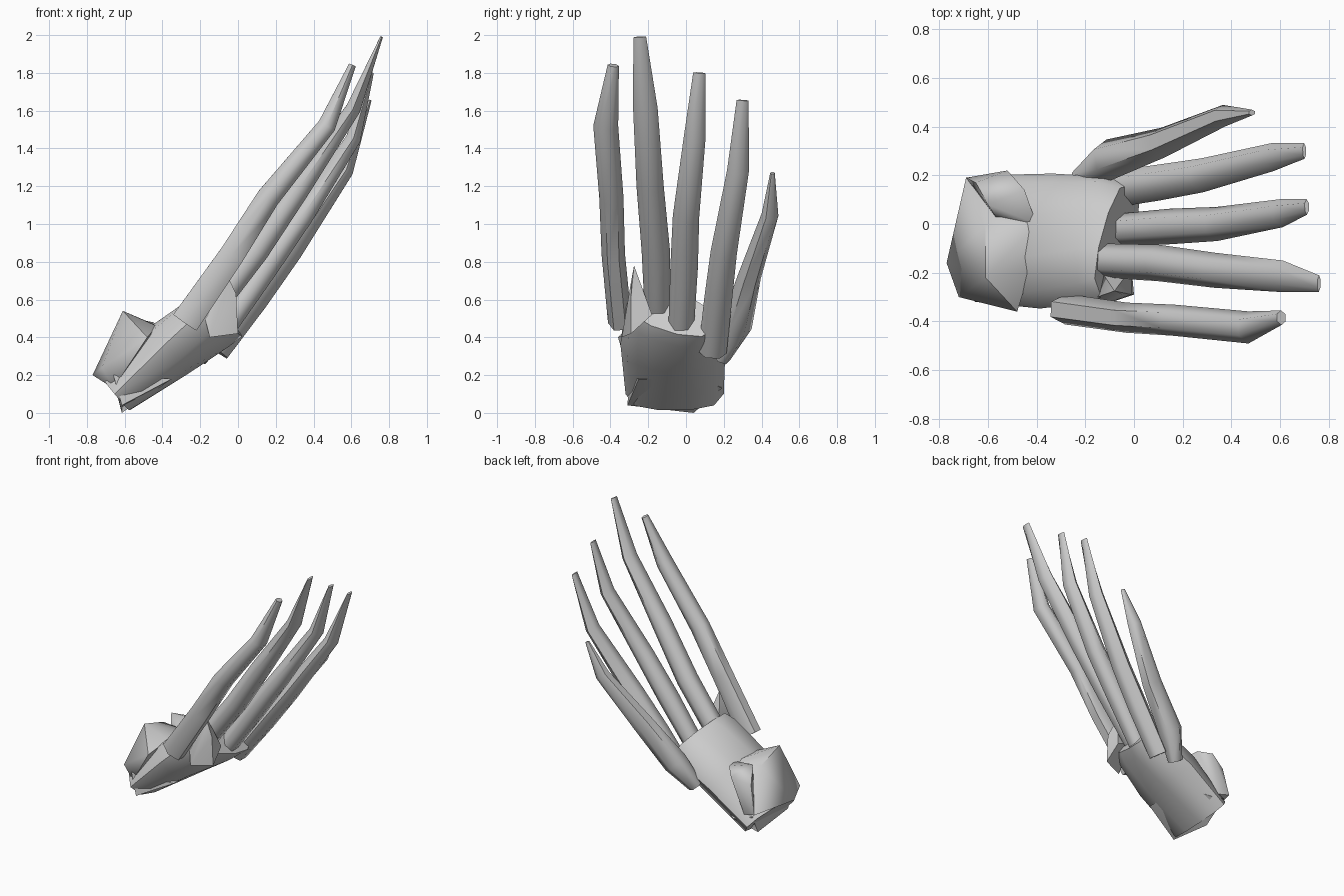
import bpy, bmesh
from math import cos, sin, radians, tau
from mathutils import Vector, Matrix


def finish(name, bm, angle):
    bmesh.ops.recalc_face_normals(bm, faces=bm.faces)
    me = bpy.data.meshes.new(name)
    bm.to_mesh(me)
    bm.free()
    ob = bpy.data.objects.new(name, me)
    bpy.context.collection.objects.link(ob)
    bpy.ops.object.select_all(action='DESELECT')
    ob.select_set(True)
    bpy.context.view_layer.objects.active = ob
    bpy.ops.object.shade_smooth_by_angle(angle=radians(angle))
    return ob


def loft(name, stations, sides, angle=50, power=1.0):
    """Stations: x, y, z, half width, half thickness, roll in degrees."""
    bm = bmesh.new()
    pts = [Vector(s[:3]) for s in stations]
    rings = []
    for i, s in enumerate(stations):
        t = (pts[min(i + 1, len(pts) - 1)] - pts[max(i - 1, 0)]).normalized()
        across = (Vector((0, 1, 0)) - t * t.y).normalized()
        up = t.cross(across)
        turn = Matrix.Rotation(radians(s[5] if len(s) > 5 else 0), 3, t)
        ring = []
        for k in range(sides):
            a = tau * k / sides
            c, d = cos(a), sin(a)
            d = (abs(d) ** power) * (1 if d > 0 else -1)
            ring.append(bm.verts.new(pts[i] + turn @ (across * c * s[3] + up * d * s[4])))
        rings.append(ring)
    for a, b in zip(rings, rings[1:]):
        for k in range(sides):
            n = (k + 1) % sides
            bm.faces.new((a[k], a[n], b[n], b[k]))
    bm.faces.new(rings[0])
    bm.faces.new(rings[-1])
    return finish(name, bm, angle)


def hull(name, points, angle=50):
    bm = bmesh.new()
    for p in points:
        bm.verts.new(p)
    bmesh.ops.convex_hull(bm, input=bm.verts)
    return finish(name, bm, angle)


# Palm: flattened body rising toward the knuckles, rolled down to +y
loft("palm", [
    (-0.645, -0.06, 0.10, 0.26, 0.115, -1),
    (-0.36, -0.07, 0.335, 0.28, 0.155, -8),
    (-0.14, -0.065, 0.485, 0.27, 0.15, -17),
    (-0.07, -0.07, 0.53, 0.25, 0.12, -23)], 10, 50, 0.7)

# Palm details: pointed lower wrist edge and raised knuckle on the -y side
hull("wrist_heel", [(-.615, .04, 0), (-.615, -.31, .04), (-.66, .17, .17), (-.66, -.30, .2),
                    (-.52, .19, .13), (-.35, .1, .18), (-.35, -.25, .18)])
hull("outer_knuckle", [(-.05, -.29, .70), (-.08, -.275, .78), (0, -.29, .42), (-.01, -.29, .63),
                       (-.18, -.31, .52), (-.13, -.2, .57), (-.01, -.18, .52), (-.15, -.34, .4)])

# Fingers: tapered, slightly bent blades
fingers = {
    "outer_finger": [(-0.28, -0.35, 0.48, .063, .085), (-0.03, -0.385, 0.84, .062, .075),
                     (0.16, -0.395, 1.14, .064, .07), (0.47, -0.425, 1.52, .066, .055),
                     (0.605, -0.385, 1.84, .03, .022)],
    "long_finger": [(-0.13, -0.15, 0.56, .07, .075), (0.10, -0.16, 0.86, .075, .075),
                    (0.33, -0.19, 1.20, .072, .068), (0.61, -0.215, 1.61, .065, .045),
                    (0.76, -0.245, 1.99, .034, .008)],
    "middle_finger": [(-0.06, -0.025, 0.46, .068, .065), (0.15, -0.01, 0.77, .073, .072),
                      (0.34, 0.0, 1.04, .07, .065), (0.61, 0.045, 1.45, .058, .045),
                      (0.71, 0.07, 1.80, .032, .01)],
    "inner_finger": [(-0.10, 0.14, 0.32, .075, .06), (0.10, 0.17, 0.60, .074, .07),
                     (0.28, 0.20, 0.85, .07, .065), (0.57, 0.275, 1.28, .058, .045),
                     (0.70, 0.30, 1.655, .032, .008)],
    "thumb": [(-0.21, 0.19, 0.29, .045, .055), (-0.10, 0.265, 0.46, .085, .085),
              (0.12, 0.335, 0.72, .062, .075), (0.37, 0.445, 1.05, .045, .05),
              (0.485, 0.458, 1.27, .012, .015)],
}
for name, stations in fingers.items():
    loft(name, stations, 6, 62, 0.9)

# Wrist block: two faceted lumps across the back of the palm with a valley between
hull("wrist_block", [(-.77, -.16, .2), (-.69, .19, .2), (-.66, -.28, .13), (-.60, .18, .18),
                     (-.72, -.30, .24), (-.61, -.22, .54), (-.61, .0, .47), (-.50, .05, .43),
                     (-.40, 0, .45), (-.43, -.2, .46), (-.48, -.36, .40)], 60)
hull("wrist_block_lump", [(-.69, .19, .2), (-.60, .18, .18), (-.65, .17, .40), (-.60, .08, .51),
                          (-.52, .22, .45), (-.45, .14, .48), (-.40, 0, .45), (-.55, .0, .4)], 60)
